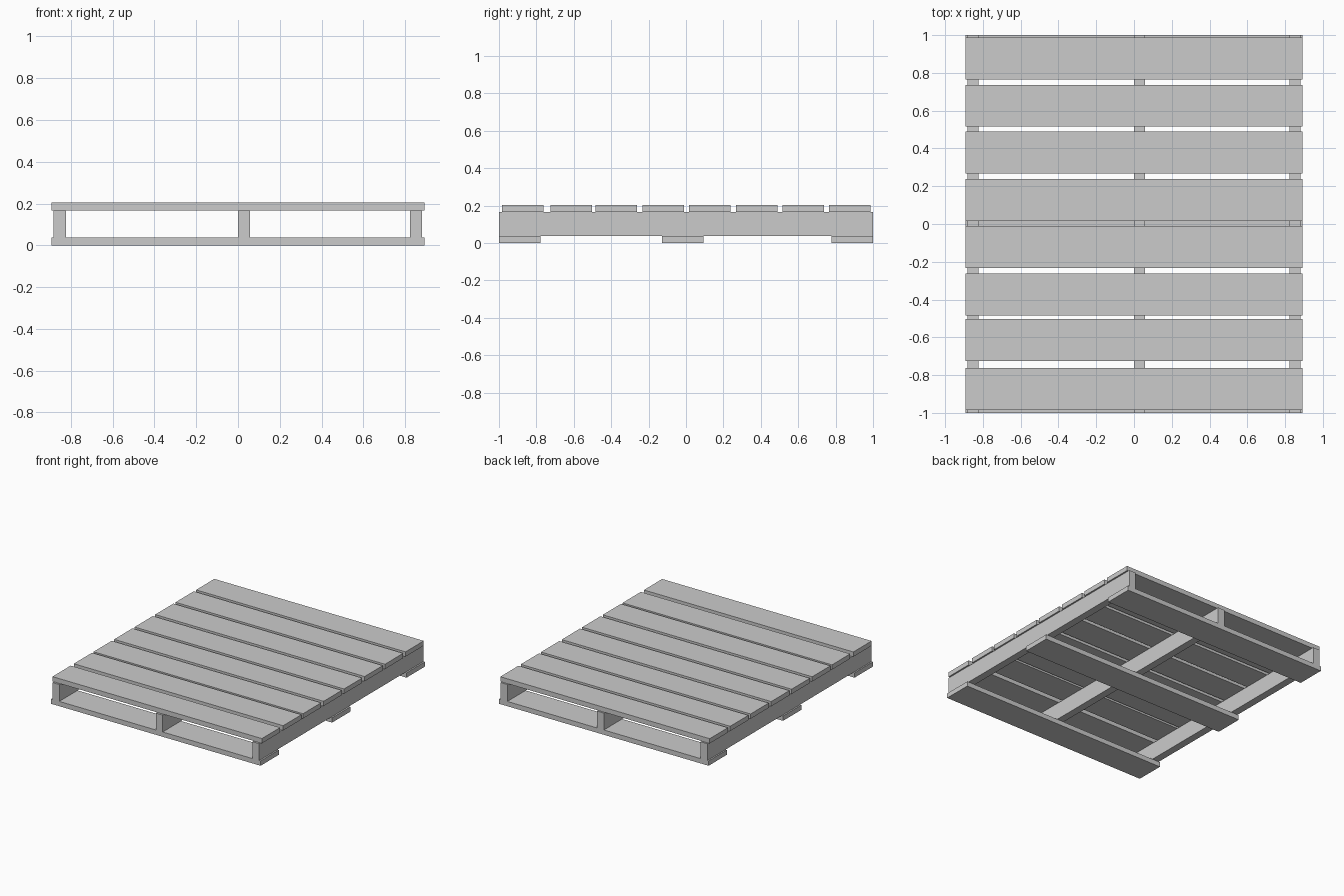
import bpy

if "Cube" in bpy.data.objects:
    bpy.data.objects.remove(bpy.data.objects["Cube"])


def box(name, x0, x1, y0, y1, z0, z1):
    """Add a box spanning the given bounds."""
    bpy.ops.mesh.primitive_cube_add(size=1, location=((x0 + x1) / 2, (y0 + y1) / 2, (z0 + z1) / 2))
    obj = bpy.context.object
    obj.name = name
    obj.scale = (x1 - x0, y1 - y0, z1 - z0)
    bpy.ops.object.transform_apply(location=False, rotation=False, scale=True)
    return obj


HALF_X = 0.893      # half length of the boards
BOARD_W = 0.222     # board width
Z_LOW, Z_HIGH, Z_TOP = 0.037, 0.167, 0.204

# Top deck boards (slightly uneven spacing)
for i, y in enumerate((-0.985, -0.725, -0.484, -0.233, 0.016, 0.267, 0.515, 0.765)):
    box(f"deck_board_{i + 1}", -HALF_X, HALF_X, y, y + BOARD_W, Z_HIGH, Z_TOP)

# Bottom boards
for name, y in (("front", -1.0), ("middle", -0.129), ("back", 0.778)):
    box(f"bottom_board_{name}", -HALF_X, HALF_X, y, y + BOARD_W, 0, Z_LOW)

# Stringers running front to back
for name, x in (("left", -0.882), ("middle", 0.0), ("right", 0.823)):
    box(f"stringer_{name}", x, x + 0.058, -1.0, 1.0, Z_LOW, Z_HIGH)
